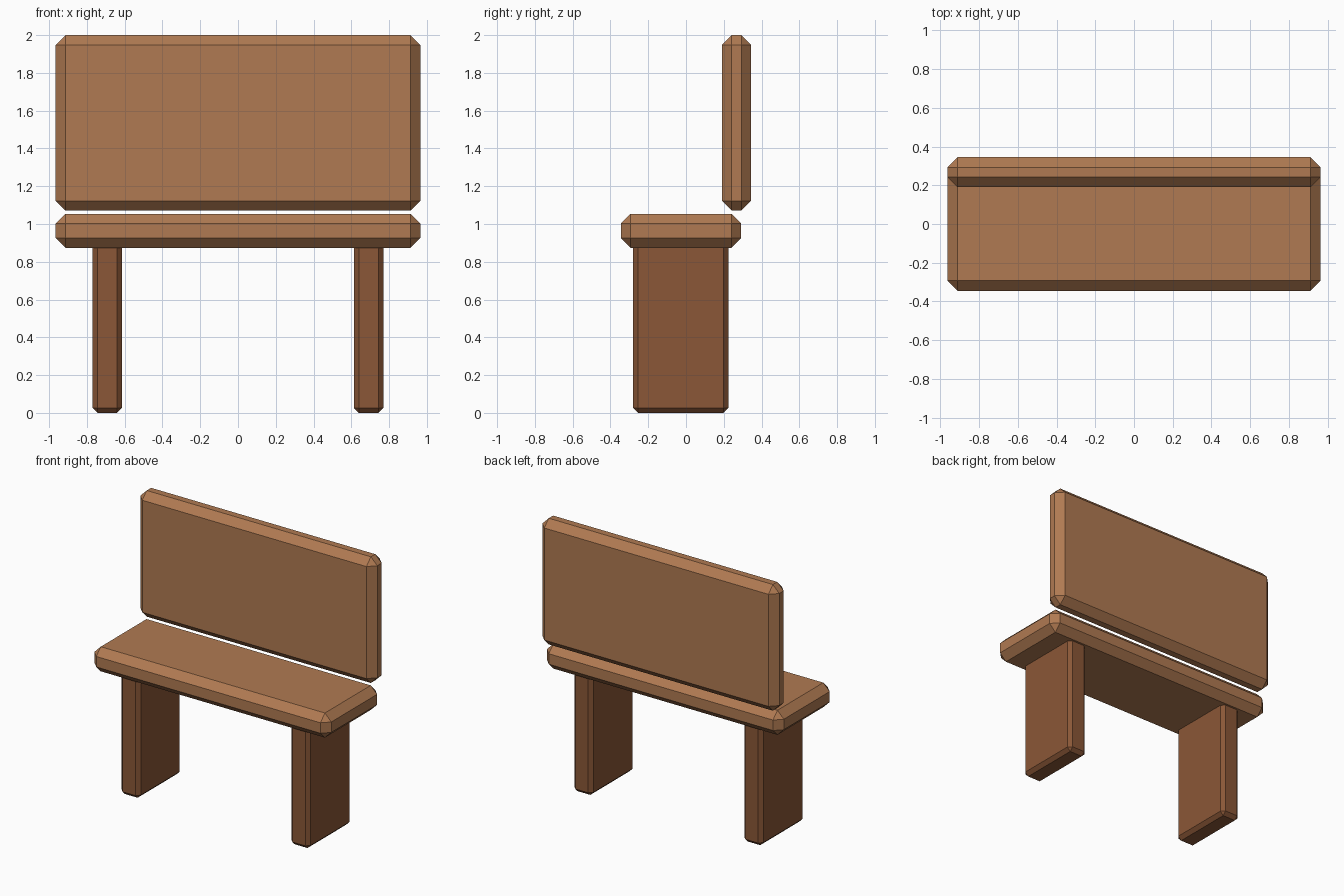
import bpy
import bmesh
from mathutils import Vector

cube = bpy.data.objects.get("Cube")
if cube:
    bpy.data.objects.remove(cube, do_unlink=True)


def make_material(name, color):
    mat = bpy.data.materials.new(name)
    mat.use_nodes = True
    mat.diffuse_color = color
    mat.node_tree.nodes["Principled BSDF"].inputs["Base Color"].default_value = color
    return mat


def chamfered_board(name, low, high, chamfer, mat):
    """Box between two corners with every edge chamfered."""
    low, high = Vector(low), Vector(high)
    size, centre = high - low, (low + high) / 2
    bm = bmesh.new()
    bmesh.ops.create_cube(bm, size=1)
    bmesh.ops.scale(bm, vec=size, verts=bm.verts)
    bmesh.ops.bevel(bm, geom=bm.edges[:], offset=chamfer, segments=1,
                    affect='EDGES', clamp_overlap=True)
    mesh = bpy.data.meshes.new(name)
    bm.to_mesh(mesh)
    bm.free()
    mesh.materials.append(mat)
    obj = bpy.data.objects.new(name, mesh)
    obj.location = centre
    bpy.context.collection.objects.link(obj)
    return obj


light_wood = make_material("light wood", (0.434, 0.195, 0.084, 1))
dark_wood = make_material("dark wood", (0.256, 0.096, 0.038, 1))

# Seat and backrest
chamfered_board("seat", (-0.965, -0.345, 0.873), (0.965, 0.292, 1.054), 0.052, light_wood)
chamfered_board("backrest", (-0.965, 0.19, 1.071), (0.965, 0.345, 2.0), 0.052, light_wood)

# Slab legs, tucked into the seat
for side, x in (("right", -0.692), ("left", 0.692)):
    chamfered_board(side + "_leg", (x - 0.078, -0.28, 0), (x + 0.078, 0.225, 0.92),
                    0.026, dark_wood)
